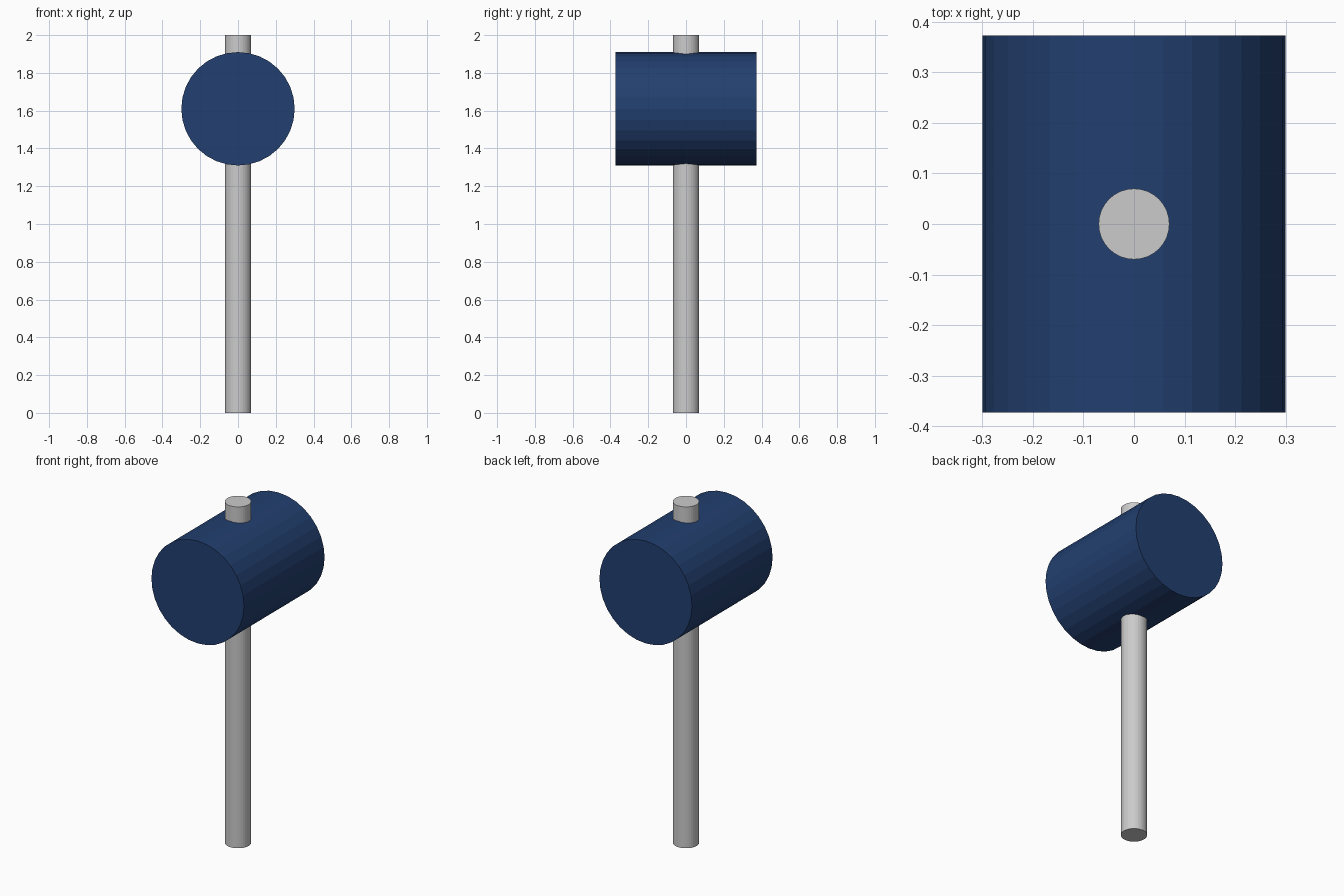
import bpy
import math

if "Cube" in bpy.data.objects:
    bpy.data.objects.remove(bpy.data.objects["Cube"])


def cylinder(name, radius, length, z, rotation=(0, 0, 0)):
    bpy.ops.mesh.primitive_cylinder_add(
        vertices=32, radius=radius, depth=length, location=(0, 0, z), rotation=rotation)
    obj = bpy.context.object
    obj.name = name
    return obj


# Long round handle, passing right through the head
cylinder("handle", 0.07, 2.0, 1.0)

# Blue barrel-shaped striking head, lying along y
head = cylinder("mallet_head", 0.30, 0.746, 1.61, (math.radians(90), 0, 0))
blue = bpy.data.materials.new("blue")
blue.diffuse_color = (0.016, 0.05, 0.16, 1)
blue.use_nodes = True
blue.node_tree.nodes["Principled BSDF"].inputs["Base Color"].default_value = blue.diffuse_color
head.data.materials.append(blue)
